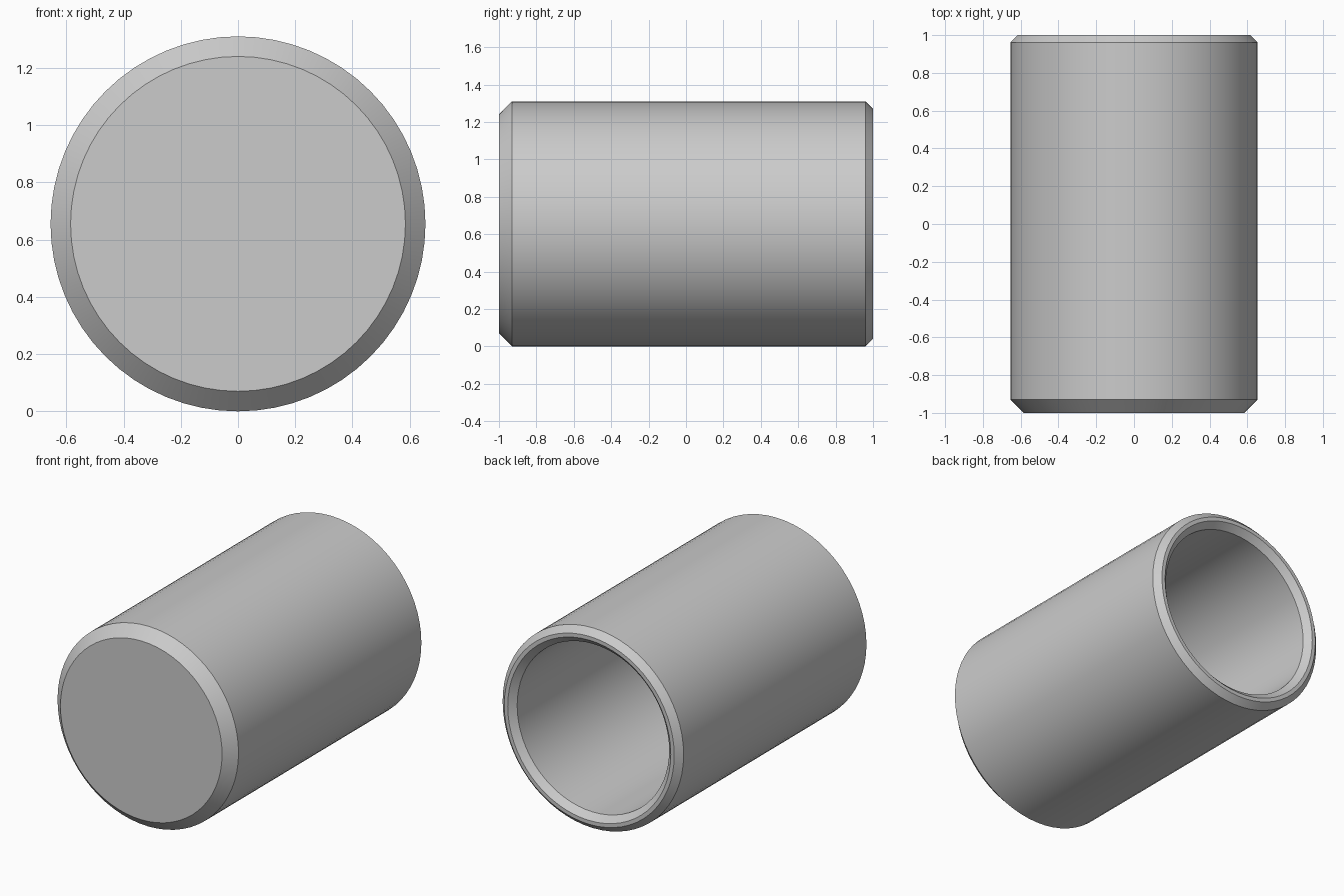
import bpy, bmesh, math
from mathutils import Matrix

cube = bpy.data.objects.get("Cube")
if cube:
    bpy.data.objects.remove(cube, do_unlink=True)

RADIUS, BORE, SEGMENTS = 0.655, 0.55, 64
FRONT_BEVEL, RIM_BEVEL = 0.07, 0.04
FLOOR = -0.9

# Half section as (radius, y): closed front, chamfered wall, rim, bore, floor
profile = [
    (0, -1), (RADIUS - FRONT_BEVEL, -1), (RADIUS, -1 + FRONT_BEVEL),
    (RADIUS, 1 - RIM_BEVEL), (RADIUS - RIM_BEVEL, 1),
    (BORE + RIM_BEVEL, 1), (BORE, 1 - RIM_BEVEL),
    (BORE, FLOOR), (0, FLOOR),
]

# Spin the section around the lengthwise axis
bm = bmesh.new()
verts = [bm.verts.new((r, y, 0)) for r, y in profile]
edges = [bm.edges.new(pair) for pair in zip(verts, verts[1:])]
bmesh.ops.spin(bm, geom=verts + edges, cent=(0, 0, 0), axis=(0, 1, 0),
               angle=math.tau, steps=SEGMENTS, use_duplicate=False)
bmesh.ops.remove_doubles(bm, verts=bm.verts, dist=0.0005)
bmesh.ops.recalc_face_normals(bm, faces=bm.faces)
bmesh.ops.transform(bm, matrix=Matrix.Translation((0, 0, RADIUS)), verts=bm.verts)

mesh = bpy.data.meshes.new("hollow_cylinder")
bm.to_mesh(mesh)
bm.free()
cup = bpy.data.objects.new("hollow_cylinder", mesh)
bpy.context.collection.objects.link(cup)

# Plain grey material
grey = bpy.data.materials.new("light_grey")
grey.use_nodes = True
colour = (0.6, 0.6, 0.6, 1)
grey.diffuse_color = colour
grey.node_tree.nodes["Principled BSDF"].inputs["Base Color"].default_value = colour
mesh.materials.append(grey)

# Smooth round walls with crisp chamfer edges
bpy.ops.object.select_all(action='DESELECT')
cup.select_set(True)
bpy.context.view_layer.objects.active = cup
bpy.ops.object.shade_smooth_by_angle(angle=math.radians(30))
